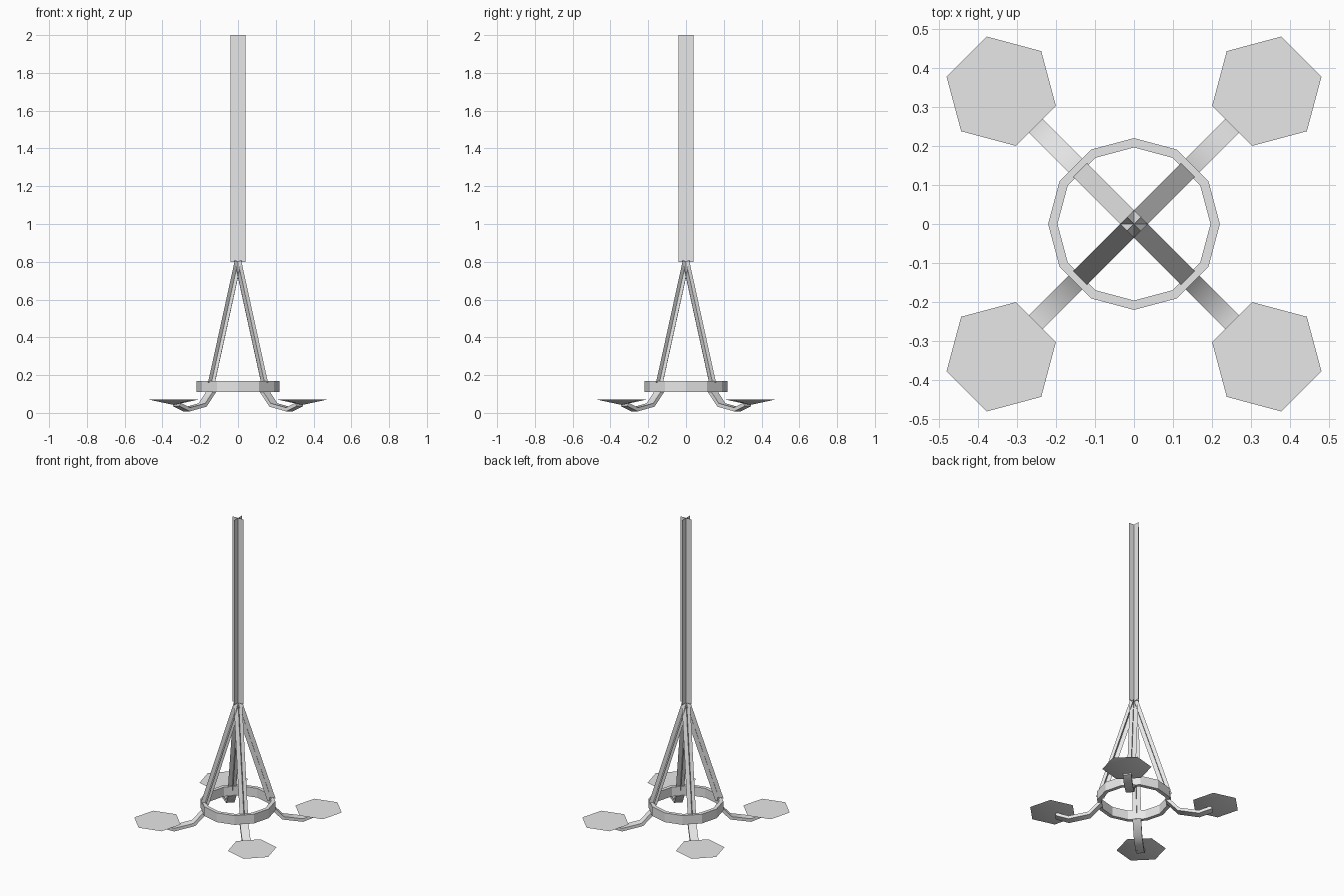
import bpy
import bmesh
from math import cos, sin, pi
from mathutils import Vector, Matrix

cube = bpy.data.objects.get("Cube")
if cube:
    bpy.data.objects.remove(cube)

grey = bpy.data.materials.new("light grey metal")
grey.use_nodes = True
grey.diffuse_color = (0.8, 0.8, 0.8, 1)
grey.node_tree.nodes["Principled BSDF"].inputs["Base Color"].default_value = (0.8, 0.8, 0.8, 1)


def finish(name, bm, turn=0.0, recalc=True):
    """Turn the mesh about z and make it an object."""
    bmesh.ops.rotate(bm, verts=bm.verts, cent=(0, 0, 0), matrix=Matrix.Rotation(turn, 3, "Z"))
    if recalc:
        bmesh.ops.recalc_face_normals(bm, faces=bm.faces)
    mesh = bpy.data.meshes.new(name)
    bm.to_mesh(mesh)
    bm.free()
    mesh.materials.append(grey)
    obj = bpy.data.objects.new(name, mesh)
    bpy.context.collection.objects.link(obj)
    return obj


def crossed_planes(name, start, end, width, turn=0.0):
    """Two thin strips crossing along an axis in the xz plane."""
    start, end = Vector(start), Vector(end)
    side = Vector((0, 1, 0))
    across = (end - start).normalized().cross(side)
    bm = bmesh.new()
    for d in (side * width / 2, across * width / 2):
        bm.faces.new([bm.verts.new(p) for p in (start - d, end - d, end + d, start + d)])
    return finish(name, bm, turn, recalc=False)


def smooth(obj, angle):
    bpy.ops.object.select_all(action="DESELECT")
    obj.select_set(True)
    bpy.context.view_layer.objects.active = obj
    bpy.ops.object.shade_smooth_by_angle(angle=angle)


# Mast
crossed_planes("mast", (0, 0, 0.8), (0, 0, 2), 0.08)

# Twelve-sided ring, swept from a rectangular section
bm = bmesh.new()
section = ((0.22, 0.11), (0.22, 0.17), (0.196, 0.17), (0.196, 0.11))
loops = [[bm.verts.new((r * cos(i * pi / 6), r * sin(i * pi / 6), z)) for r, z in section]
         for i in range(12)]
for i in range(12):
    a, b = loops[i - 1], loops[i]
    for k in range(4):
        bm.faces.new((a[k - 1], b[k - 1], b[k], a[k]))
finish("base_ring", bm)


def foot_leg(name, turn):
    """Bent flat bar from the ring down to the pad."""
    path = [Vector(p) for p in ((0.195, 0.118), (0.265, 0.042), (0.385, 0.018), (0.46, 0.045))]
    bm = bmesh.new()
    rings = []
    for i, p in enumerate(path):
        d = (path[min(i + 1, 3)] - path[max(i - 1, 0)]).normalized()
        n = Vector((-d.y, d.x)) * 0.01
        rings.append([bm.verts.new((p.x + s * n.x, w, p.y + s * n.y))
                      for s, w in ((1, -0.025), (1, 0.025), (-1, 0.025), (-1, -0.025))])
    for a, b in zip(rings, rings[1:]):
        for k in range(4):
            bm.faces.new((a[k - 1], b[k - 1], b[k], a[k]))
    bm.faces.new(rings[0])
    bm.faces.new(rings[-1])
    smooth(finish(name, bm, turn), pi / 3)


def foot_pad(name, turn):
    """Flat hexagon with a shallow pointed underside."""
    bm = bmesh.new()
    rim = [bm.verts.new((0.481 + 0.145 * cos(a), 0.145 * sin(a), 0.072))
           for a in (pi / 6 + i * pi / 3 for i in range(6))]
    tip = bm.verts.new((0.481, 0, 0.042))
    bm.faces.new(rim)
    for i in range(6):
        bm.faces.new((rim[i - 1], rim[i], tip))
    smooth(finish(name, bm, turn), pi / 6)


# Struts, legs and pads on the four diagonals
for i, corner in enumerate(("back_left", "back_right", "front_right", "front_left")):
    turn = pi / 4 + i * pi / 2
    crossed_planes(corner + "_strut", (0.2, 0, 0.155), (0, 0, 0.8), 0.05, turn)
    foot_leg(corner + "_leg", turn)
    foot_pad(corner + "_pad", turn)
